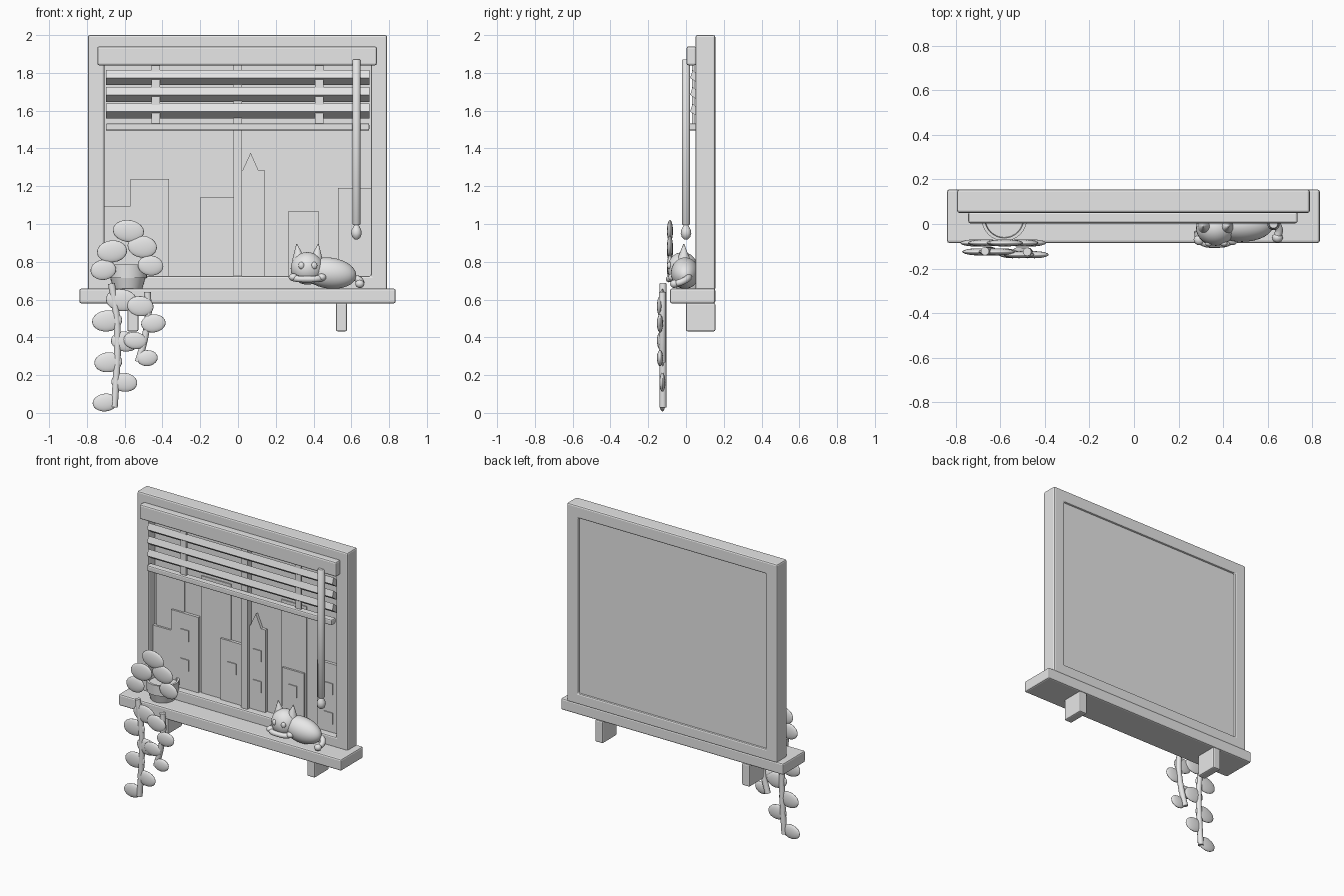
import bpy, bmesh, math
from mathutils import Vector

if "Cube" in bpy.data.objects:
    bpy.data.objects.remove(bpy.data.objects["Cube"])

mat = bpy.data.materials.new("light_grey")
mat.diffuse_color = (0.8, 0.8, 0.8, 1)
mat.use_nodes = True
mat.node_tree.nodes["Principled BSDF"].inputs["Base Color"].default_value = mat.diffuse_color


def finish(name, bm, bevel=0, smooth=False):
    bmesh.ops.recalc_face_normals(bm, faces=bm.faces[:])
    me = bpy.data.meshes.new(name)
    bm.to_mesh(me)
    bm.free()
    ob = bpy.data.objects.new(name, me)
    bpy.context.collection.objects.link(ob)
    me.materials.append(mat)
    if bevel:
        m = ob.modifiers.new("bevel", 'BEVEL')
        m.width, m.segments = bevel, 2
    if smooth:
        bpy.ops.object.select_all(action='DESELECT')
        ob.select_set(True)
        bpy.context.view_layer.objects.active = ob
        bpy.ops.object.shade_smooth_by_angle(angle=math.radians(40))
    return ob


def box(name, x, y, z, bevel=0.0):
    bm = bmesh.new()
    bmesh.ops.create_cube(bm, size=1)
    for v in bm.verts:
        v.co = [(r[0] + r[1]) / 2 + c * (r[1] - r[0]) for r, c in zip((x, y, z), v.co)]
    return finish(name, bm, bevel)


def prism(name, pts, lo, hi, axis):
    """Extrude a 2D outline along axis 0 (points are y, z) or axis 1 (points are x, z)."""
    bm = bmesh.new()
    put = (lambda p, t: (t, p[0], p[1])) if axis == 0 else (lambda p, t: (p[0], t, p[1]))
    a, b = [[bm.verts.new(put(p, t)) for p in pts] for t in (lo, hi)]
    bm.faces.new(a)
    bm.faces.new(b[::-1])
    for i in range(len(pts)):
        j = (i + 1) % len(pts)
        bm.faces.new((a[i], a[j], b[j], b[i]))
    return finish(name, bm)


def ellipsoid(name, c, r, tilt=0, seg=24):
    bm = bmesh.new()
    bmesh.ops.create_uvsphere(bm, u_segments=seg, v_segments=seg // 2, radius=1)
    ob = finish(name, bm, smooth=True)
    ob.location, ob.scale, ob.rotation_euler = c, r, (0, tilt, 0)
    return ob


def lathe(name, c, profile, seg=32):
    """Spin (radius, z) points around a vertical axis through c."""
    bm = bmesh.new()
    rings = [[bm.verts.new((c[0] + r * math.cos(2 * math.pi * i / seg),
                            c[1] + r * math.sin(2 * math.pi * i / seg), z))
              for i in range(seg)] for r, z in profile]
    for a, b in zip(rings, rings[1:]):
        for i in range(seg):
            j = (i + 1) % seg
            bm.faces.new((a[i], a[j], b[j], b[i]))
    bm.faces.new(rings[0])
    bm.faces.new(rings[-1])
    return finish(name, bm, smooth=True)


def tube(name, pts, radius):
    cu = bpy.data.curves.new(name, 'CURVE')
    cu.dimensions, cu.bevel_depth, cu.bevel_resolution = '3D', radius, 3
    cu.resolution_u, cu.use_fill_caps = 8, True
    sp = cu.splines.new('BEZIER')
    sp.bezier_points.add(len(pts) - 1)
    for p, co in zip(sp.bezier_points, pts):
        p.co = co
        p.handle_left_type = p.handle_right_type = 'AUTO'
    ob = bpy.data.objects.new(name, cu)
    bpy.context.collection.objects.link(ob)
    cu.materials.append(mat)
    return ob


# Window frame: a rectangular ring
bm = bmesh.new()
outer = [(-.795, .65), (.79, .65), (.79, 2), (-.795, 2)]
inner = [(-.707, .724), (.703, .724), (.703, 1.915), (-.707, 1.915)]
of, ob_, nf, nb = [[bm.verts.new((x, y, z)) for x, z in loop]
                   for loop, y in ((outer, .05), (outer, .155), (inner, .05), (inner, .155))]
for i in range(4):
    j = (i + 1) % 4
    for p, q in ((of, nf), (nf, nb), (nb, ob_), (ob_, of)):
        bm.faces.new((p[i], p[j], q[j], q[i]))
finish("window_frame", bm, .01)

# Pane, mullion, sill and brackets
box("sky_pane", (-.72, .715), (.115, .143), (.71, 1.93))
box("mullion", (-.025, .021), (.07, .12), (.715, 1.92))
box("sill", (-.84, .835), (-.085, .155), (.58, .658), .01)
for x in (-.557, .548):
    box("sill_bracket", (x - .029, x + .029), (0, .155), (.432, .582), .008)

# Skyline: distant plates, then nearer buildings with windows
for x0, x1, top in ((-.69, -.48, 1.45), (-.35, -.13, 1.52), (.25, .44, 1.52)):
    box("distant_building", (x0, x1), (.108, .12), (.715, top))
for x0, x1, top, wins in ((-.707, -.565, 1.095, ()), (-.57, -.365, 1.237, (1.09, .89)),
                          (-.2, -.02, 1.14, (.96,)), (.02, .14, 1.287, (1.1, .89)),
                          (.265, .43, 1.067, (.93,)), (.53, .703, 1.19, (1.02, .82))):
    box("building", (x0, x1), (.095, .12), (.715, top))
    m = (x0 + x1) / 2
    for z in wins:
        box("building_window", (m - .032, m + .032), (.089, .097), (z - .038, z + .038))
prism("tower_spire", [(.022, 1.28), (.11, 1.28), (.067, 1.377)], .095, .12, 1)

# Blind: headrail, tilted slats, tapes, bottom rail
box("headrail", (-.745, .735), (.003, .055), (1.84, 1.94), .01)
for i in range(3):
    z = 1.815 - i * .089
    prism("blind_slat", [(.022, z - .042), (.075, z - .079), (.085, z - .04), (.035, z)], -.70, .695, 0)
for x in (-.435, .43):
    box("blind_tape", (x - .022, x + .022), (.033, .045), (1.51, 1.85))
box("blind_bottom_rail", (-.70, .695), (.015, .06), (1.494, 1.533), .008)

# Tilt wand with a drop-shaped end
lathe("wand", (.627, 0), [(.018, .995), (.022, 1.0), (.022, 1.865), (.018, 1.87)], 20)
lathe("wand_tip", (.627, 0), [(.008, .918), (.022, .93), (.028, .95), (.025, .97), (.014, .99), (.008, 1.0)], 20)

# Flower pot
lathe("pot", (-.583, .025), [(.075, .655), (.093, .715), (.1, .715), (.102, .785), (.088, .785), (.085, .765)])

# Leaves: x, z, half width, half height
crown = [(-.58, .963, .083, .058), (-.667, .855, .08, .058), (-.507, .88, .078, .058),
         (-.713, .757, .068, .053), (-.463, .78, .068, .053)]
long_trail = [(-.617, .597, .083, .058), (-.693, .487, .08, .056), (-.598, .378, .075, .053),
              (-.687, .268, .074, .053), (-.602, .162, .069, .05), (-.703, .055, .067, .047)]
short_trail = [(-.517, .565, .07, .053), (-.448, .474, .065, .048),
               (-.545, .383, .062, .045), (-.48, .29, .055, .042)]
for name, leaves, y in (("crown_leaf", crown, -.085), ("long_vine_leaf", long_trail, -.125),
                        ("short_vine_leaf", short_trail, -.138)):
    for i, (x, z, rx, rz) in enumerate(leaves):
        ellipsoid(name, (x, y, z), (rx, .016, rz), (.12, -.1)[i % 2], 20)

# Vines and stems joining the crown to the pot
tube("long_vine", [(-.67, -.122, .685), (-.645, -.122, .52), (-.638, -.122, .36),
                   (-.645, -.122, .18), (-.655, -.122, .03)], .019)
tube("short_vine", [(-.48, -.125, .64), (-.475, -.125, .52), (-.495, -.125, .39), (-.528, -.125, .27)], .019)

# Sleeping cat
ellipsoid("cat_body", (.485, -.005, .74), (.142, .075, .082), .12, 32)
ellipsoid("cat_head", (.367, -.018, .765), (.088, .08, .086), 0, 32)
for s in (-1, 1):
    x = .368 + s * .052
    bm = bmesh.new()
    bmesh.ops.create_cone(bm, cap_ends=True, segments=16, radius1=.035, radius2=.002, depth=.085)
    ear = finish("cat_ear", bm, smooth=True)
    ear.location, ear.rotation_euler = (x, -.012, .853), (0, s * .12, 0)
    ellipsoid("cat_eye", (.37 + s * .034, -.088, .78), (.016, .013, .019), 0, 16)
    ellipsoid("cat_paw", (.368 + s * .075, -.07, .718), (.025, .025, .02), 0, 16)
tube("cat_foreleg", [(.285, -.03, .72), (.3, -.075, .712), (.367, -.09, .708), (.435, -.075, .712), (.46, -.03, .72)], .017)
tube("cat_tail", [(.57, .01, .72), (.62, .012, .715), (.65, -.02, .695), (.645, -.06, .683)], .018)
ellipsoid("cat_tail_tip", (.645, -.062, .683), (.024, .022, .022), 0, 16)
